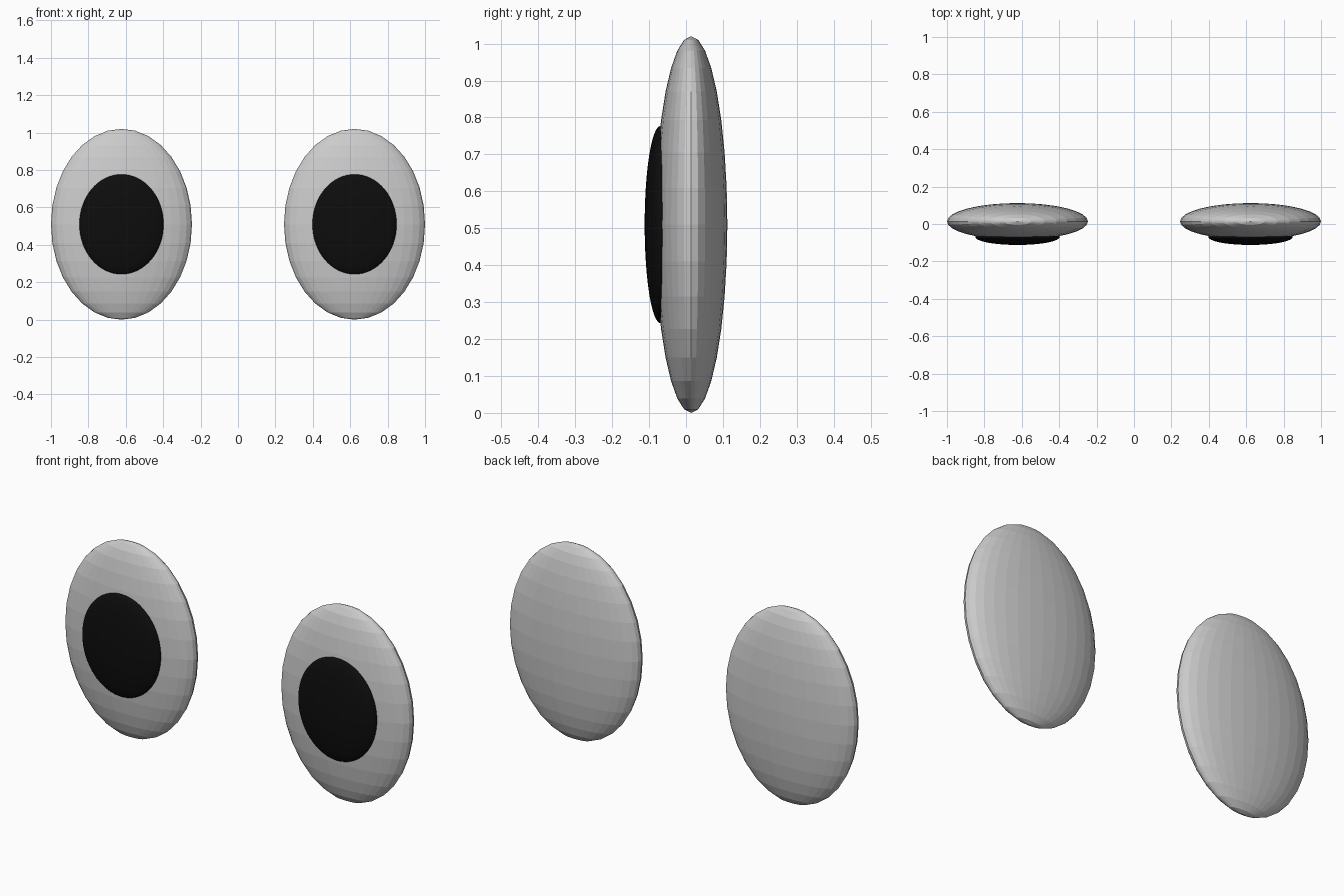
import bpy

if "Cube" in bpy.data.objects:
    bpy.data.objects.remove(bpy.data.objects["Cube"])

black = bpy.data.materials.new("pupil_black")
black.diffuse_color = (0.004, 0.004, 0.004, 1)
black.use_nodes = True
black.node_tree.nodes["Principled BSDF"].inputs["Base Color"].default_value = black.diffuse_color


def ellipsoid(name, center, radii, segments, rings, material=None):
    bpy.ops.mesh.primitive_uv_sphere_add(segments=segments, ring_count=rings,
                                         radius=1, location=center)
    ob = bpy.context.object
    ob.name = name
    ob.scale = radii
    bpy.ops.object.transform_apply(location=False, rotation=False, scale=True)
    if material:
        ob.data.materials.append(material)
    return ob


for side, label in ((-1, "left"), (1, "right")):
    # Flattened, faceted eyeball
    ellipsoid(f"eyeball_{label}", (side * 0.623, 0.014, 0.51),
              (0.377, 0.098, 0.51), 32, 16)
    # Thin black pupil bulging from the front
    ellipsoid(f"pupil_{label}", (side * 0.623, -0.069, 0.51),
              (0.225, 0.043, 0.267), 64, 32, black)
